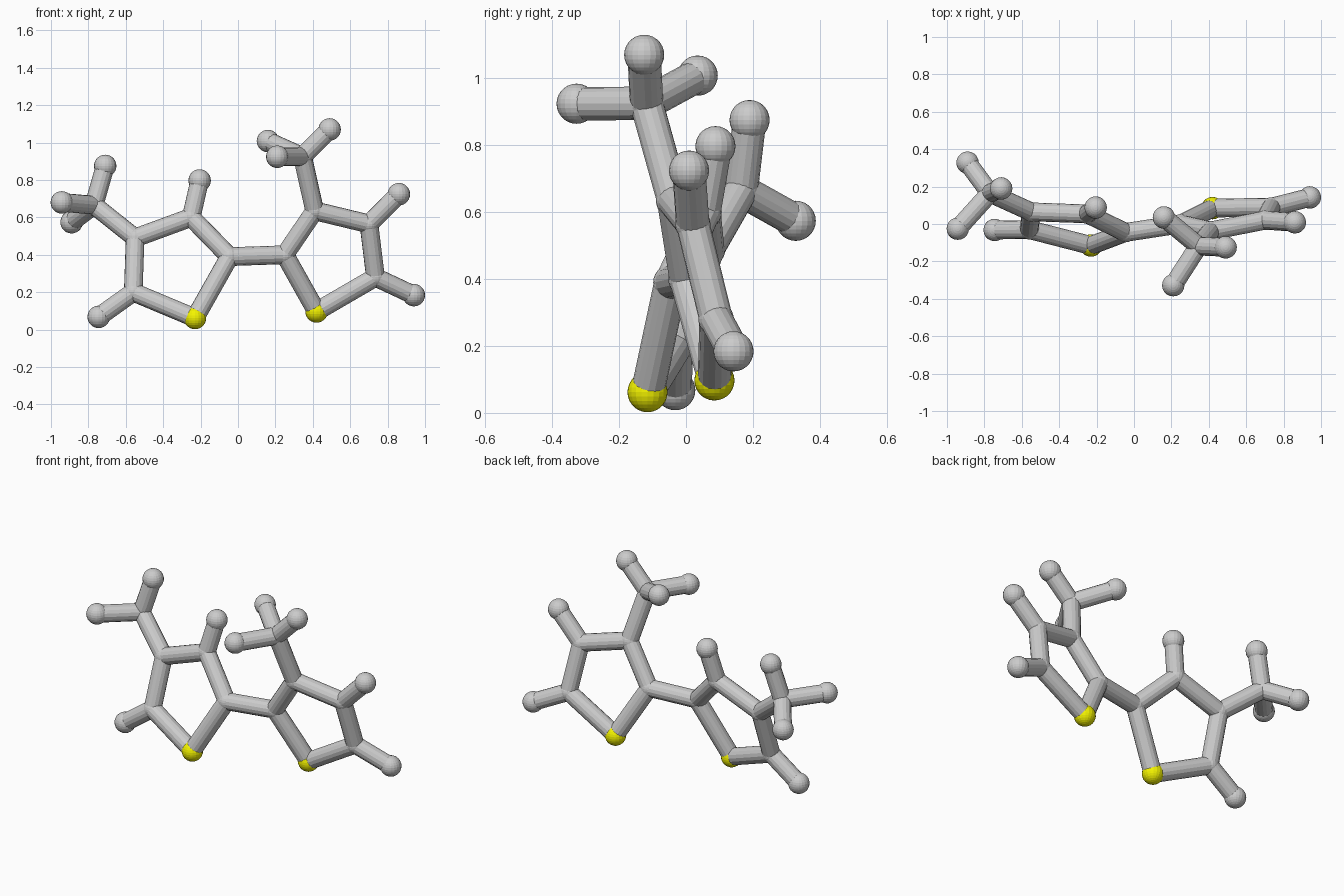
import bpy
from mathutils import Vector

if "Cube" in bpy.data.objects:
    bpy.data.objects.remove(bpy.data.objects["Cube"])

BALL_R, JOINT_R, STICK_R = 0.060, 0.053, 0.050

yellow = bpy.data.materials.new("yellow")
yellow.diffuse_color = (0.9, 0.9, 0.0, 1)
yellow.use_nodes = True
yellow.node_tree.nodes["Principled BSDF"].inputs["Base Color"].default_value = yellow.diffuse_color

# atom centres: two five-sided rings, each with a methyl group
ring_atoms = {
    "left": [(-0.045, -0.045, 0.39), (-0.25, 0.054, 0.60), (-0.55, 0.065, 0.49),
             (-0.56, -0.03, 0.20)],
    "right": [(0.25, 0.0, 0.40), (0.41, -0.037, 0.635), (0.70, 0.02, 0.565),
              (0.735, 0.09, 0.28)],
}
sulfur = {"left": (-0.23, -0.115, 0.062), "right": (0.42, 0.085, 0.097)}
methyl = {"left": (-0.77, 0.165, 0.665), "right": (0.345, -0.118, 0.925)}
methyl_host = {"left": 2, "right": 1}
methyl_tips = {
    "left": [(-0.71, 0.19, 0.875), (-0.942, -0.025, 0.68), (-0.89, 0.328, 0.574)],
    "right": [(0.49, -0.125, 1.07), (0.16, 0.035, 1.008), (0.21, -0.327, 0.924)],
}
# ring hydrogens: (host index, position)
ring_tips = {
    "left": [(1, (-0.205, 0.088, 0.797)), (3, (-0.745, -0.032, 0.068))],
    "right": [(2, (0.86, 0.009, 0.724)), (3, (0.94, 0.142, 0.184))],
}


def ball(name, p, r, mat=None):
    bpy.ops.mesh.primitive_uv_sphere_add(segments=20, ring_count=14, radius=r, location=p)
    o = bpy.context.object
    o.name = name
    if mat:
        o.data.materials.append(mat)


def stick(name, a, b):
    a, b = Vector(a), Vector(b)
    bpy.ops.mesh.primitive_cylinder_add(vertices=16, radius=STICK_R, depth=(b - a).length,
                                        location=(a + b) / 2)
    o = bpy.context.object
    o.name = name
    o.rotation_euler = (b - a).to_track_quat('Z', 'Y').to_euler()


for side in ("left", "right"):
    carbons = ring_atoms[side]
    # ring joints, sulfur and ring sticks
    for c in carbons:
        ball(side + "_ring_carbon", c, JOINT_R)
    ball(side + "_sulfur", sulfur[side], BALL_R, yellow)
    loop = carbons + [sulfur[side]]
    for a, b in zip(loop, loop[1:] + loop[:1]):
        stick(side + "_ring_bond", a, b)
    # ring hydrogens
    for i, p in ring_tips[side]:
        ball(side + "_ring_hydrogen", p, BALL_R)
        stick(side + "_hydrogen_bond", carbons[i], p)
    # methyl group
    m = methyl[side]
    ball(side + "_methyl_carbon", m, JOINT_R)
    stick(side + "_methyl_bond", carbons[methyl_host[side]], m)
    for p in methyl_tips[side]:
        ball(side + "_methyl_hydrogen", p, BALL_R)
        stick(side + "_methyl_hydrogen_bond", m, p)

# link between the two rings
stick("ring_link_bond", ring_atoms["left"][0], ring_atoms["right"][0])
